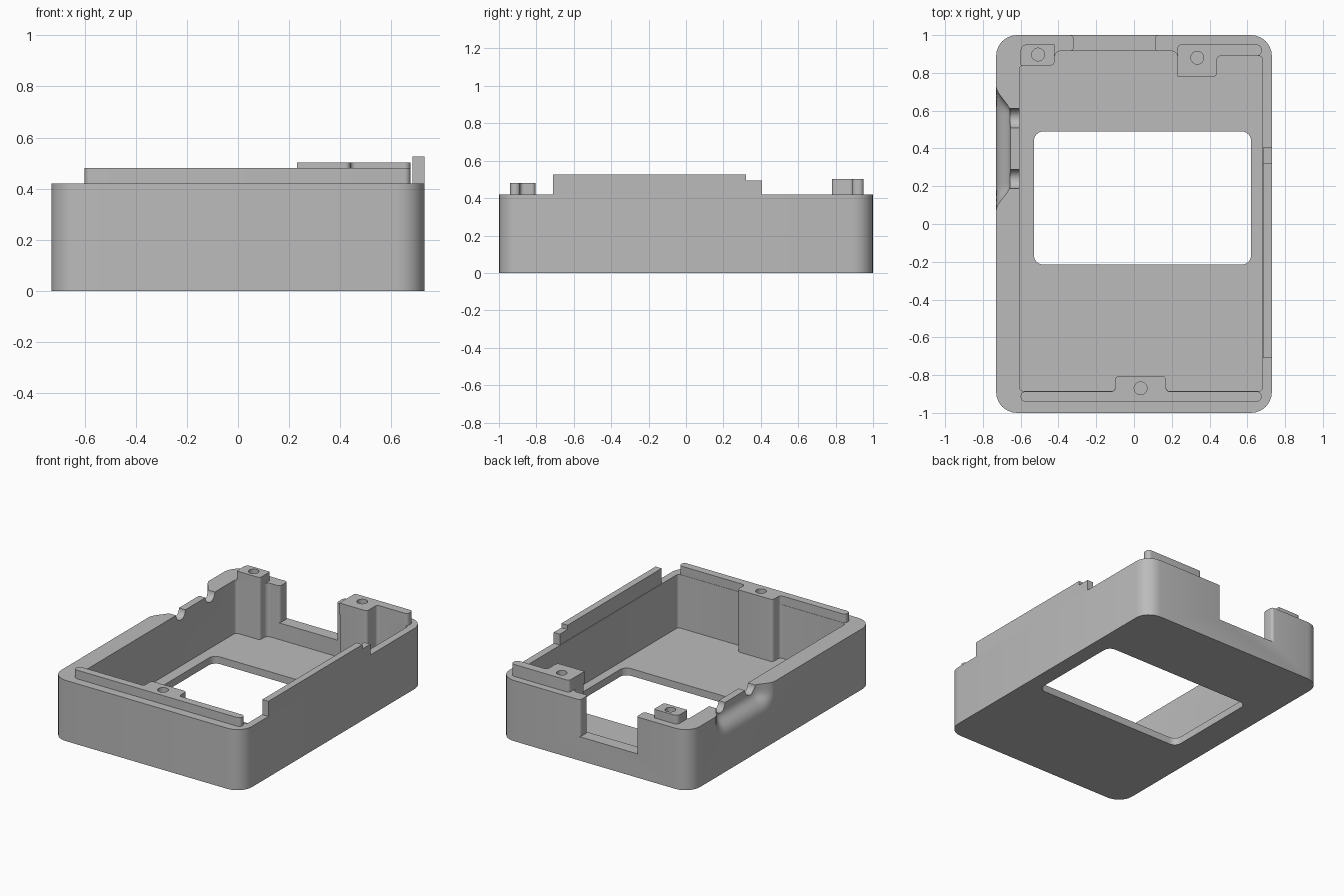
import bpy
import bmesh
from math import sin, cos, pi, radians
from mathutils import Vector, Matrix

if "Cube" in bpy.data.objects:
    bpy.data.objects.remove(bpy.data.objects["Cube"])

grey = bpy.data.materials.new("plain grey")
grey.use_nodes = True
grey.diffuse_color = (0.5, 0.5, 0.5, 1)
grey.node_tree.nodes["Principled BSDF"].inputs["Base Color"].default_value = (0.5, 0.5, 0.5, 1)

RIM = 0.42


def finish_mesh(name, bm):
    bmesh.ops.recalc_face_normals(bm, faces=bm.faces)
    mesh = bpy.data.meshes.new(name)
    bm.to_mesh(mesh)
    bm.free()
    mesh.materials.append(grey)
    obj = bpy.data.objects.new(name, mesh)
    bpy.context.scene.collection.objects.link(obj)
    return obj


def rounded(points, steps=6):
    """Outline with right-angled corners given as (x, y, radius)."""
    out = []
    for i, (x, y, r) in enumerate(points):
        p = Vector((x, y))
        if r == 0:
            out.append(p)
            continue
        back = (Vector(points[i - 1][:2]) - p).normalized()
        ahead = (Vector(points[(i + 1) % len(points)][:2]) - p).normalized()
        centre = p + r * (back + ahead)
        for k in range(steps + 1):
            t = pi / 2 * k / steps
            out.append(centre - r * (ahead * cos(t) + back * sin(t)))
    return out


def prism(name, points, z0, z1):
    bm = bmesh.new()
    base = bm.faces.new([bm.verts.new((p.x, p.y, z0)) for p in rounded(points)])
    top = bmesh.ops.extrude_face_region(bm, geom=[base])["geom"]
    verts = [v for v in top if isinstance(v, bmesh.types.BMVert)]
    bmesh.ops.translate(bm, verts=verts, vec=(0, 0, z1 - z0))
    return finish_mesh(name, bm)


def block(name, x0, x1, y0, y1, z0, z1, r=0.0):
    return prism(name, [(x0, y0, r), (x1, y0, r), (x1, y1, r), (x0, y1, r)], z0, z1)


def cylinder(name, centre, radius, depth, axis="Z"):
    bm = bmesh.new()
    turn = Matrix.Rotation(pi / 2, 4, "Y") if axis == "X" else Matrix()
    bmesh.ops.create_cone(bm, cap_ends=True, segments=32, radius1=radius, radius2=radius,
                          depth=depth, matrix=Matrix.Translation(centre) @ turn)
    return finish_mesh(name, bm)


def cut(obj, cutters):
    """Subtract the cutters and keep the plain resulting mesh."""
    for c in cutters:
        mod = obj.modifiers.new("cut", "BOOLEAN")
        mod.operation = "DIFFERENCE"
        mod.solver = "EXACT"
        mod.object = c
    bpy.context.view_layer.update()
    graph = bpy.context.evaluated_depsgraph_get()
    mesh = bpy.data.meshes.new_from_object(obj.evaluated_get(graph))
    obj.modifiers.clear()
    obj.data = mesh


def scoop_cutter():
    """Soft hollow in the outer right wall, lofted along y."""
    profile = [(1, 0.6), (1, 0.385), (0.95, 0.36), (0.82, 0.342), (0.62, 0.326),
               (0.4, 0.31), (0.2, 0.29), (0.06, 0.265), (0, 0.235)]
    bm = bmesh.new()
    rings = []
    count = 40
    for i in range(count + 1):
        y = 0.07 + 0.66 * i / count
        t = min(1, (y - 0.07) / 0.14, (0.73 - y) / 0.14)
        d = 0.076 * t * t * (3 - 2 * t)
        ring = [bm.verts.new((-0.7305 + d * f, y, z)) for f, z in profile]
        ring += [bm.verts.new((-0.8, y, z)) for z in (0.235, 0.6)]
        rings.append(ring)
    n = len(rings[0])
    for a, b in zip(rings, rings[1:]):
        for k in range(n):
            bm.faces.new((a[k], a[(k + 1) % n], b[(k + 1) % n], b[k]))
    bm.faces.new(rings[0])
    bm.faces.new(rings[-1])
    return finish_mesh("scoop_cutter", bm)


# Tray body, whose cavity outline leaves the three screw posts standing
body = block("tray_body", -0.73, 0.73, -1, 1, 0, RIM, 0.11)
s = 0.02
cavity = prism("cavity_cutter", [
    (-0.605, -0.885, s), (-0.1, -0.885, s), (-0.1, -0.805, s), (0.17, -0.805, s),
    (0.17, -0.885, s), (0.68, -0.885, s), (0.68, 0.89, s), (0.44, 0.89, s),
    (0.44, 0.78, s), (0.23, 0.78, s), (0.23, 0.915, 0.03), (-0.42, 0.915, 0.03),
    (-0.42, 0.84, s), (-0.605, 0.84, s)], 0.05, 0.7)
window = block("window_cutter", -0.53, 0.62, -0.215, 0.49, -0.1, 0.2, 0.05)

# Opening in the back wall with rounded edges
near, far = 0.9145, 1.0005
opening = prism("opening_cutter", [
    (-0.36, 0.86, 0), (0.15, 0.86, 0), (0.15, near, 0), (0.11, near, s), (0.11, far, s),
    (0.15, far, 0), (0.15, 1.1, 0), (-0.36, 1.1, 0), (-0.36, far, 0), (-0.32, far, s),
    (-0.32, near, s), (-0.36, near, 0)], 0.165, 0.7)

# Cable grooves and screw holes
grooves = [cylinder("groove_cutter", (-0.63, y, RIM), 0.051, 0.12, "X") for y in (0.56, 0.238)]
holes = [cylinder("hole_cutter", (x, y, 0.4), 0.034, 0.4)
         for x, y in ((-0.508, 0.897), (0.335, 0.88), (0.035, -0.87))]
scoop = scoop_cutter()
cut(body, [cavity, window, opening, scoop] + grooves + holes)

# Raised rails and post tops on the rim
e = 0.024
front_rail = prism("front_rail", [
    (-0.6, -0.94, e), (0.675, -0.94, e), (0.675, -0.887, e), (0.17, -0.887, s),
    (0.17, -0.805, s), (-0.1, -0.805, s), (-0.1, -0.887, s), (-0.6, -0.887, e)], RIM, 0.48)
back_left_rail = prism("back_left_rail", [
    (0.23, 0.95, s), (0.23, 0.78, s / 4), (0.44, 0.78, s), (0.44, 0.89, s),
    (0.675, 0.89, e), (0.675, 0.95, e)], RIM, 0.503)
back_right_post = prism("back_right_post_top", [
    (-0.6, 0.84, s / 4), (-0.42, 0.84, s), (-0.42, 0.95, s / 4), (-0.6, 0.95, 0.03)], RIM, 0.48)
rails = [front_rail, back_left_rail, back_right_post]
for rail, hole in zip(rails, (holes[2], holes[1], holes[0])):
    cut(rail, [hole])

# Stepped tab along the left rim
tab = block("left_tab", 0.683, 0.73, -0.71, 0.32, RIM, 0.525)
tab_step = block("left_tab_step", 0.683, 0.73, 0.32, 0.405, RIM, 0.495)

for c in [cavity, window, opening, scoop] + grooves + holes:
    bpy.data.objects.remove(c)

# Smooth curved faces, keep edges sharp
bpy.ops.object.select_all(action="DESELECT")
for obj in [body, tab, tab_step] + rails:
    obj.select_set(True)
bpy.context.view_layer.objects.active = body
bpy.ops.object.shade_smooth_by_angle(angle=radians(30))
